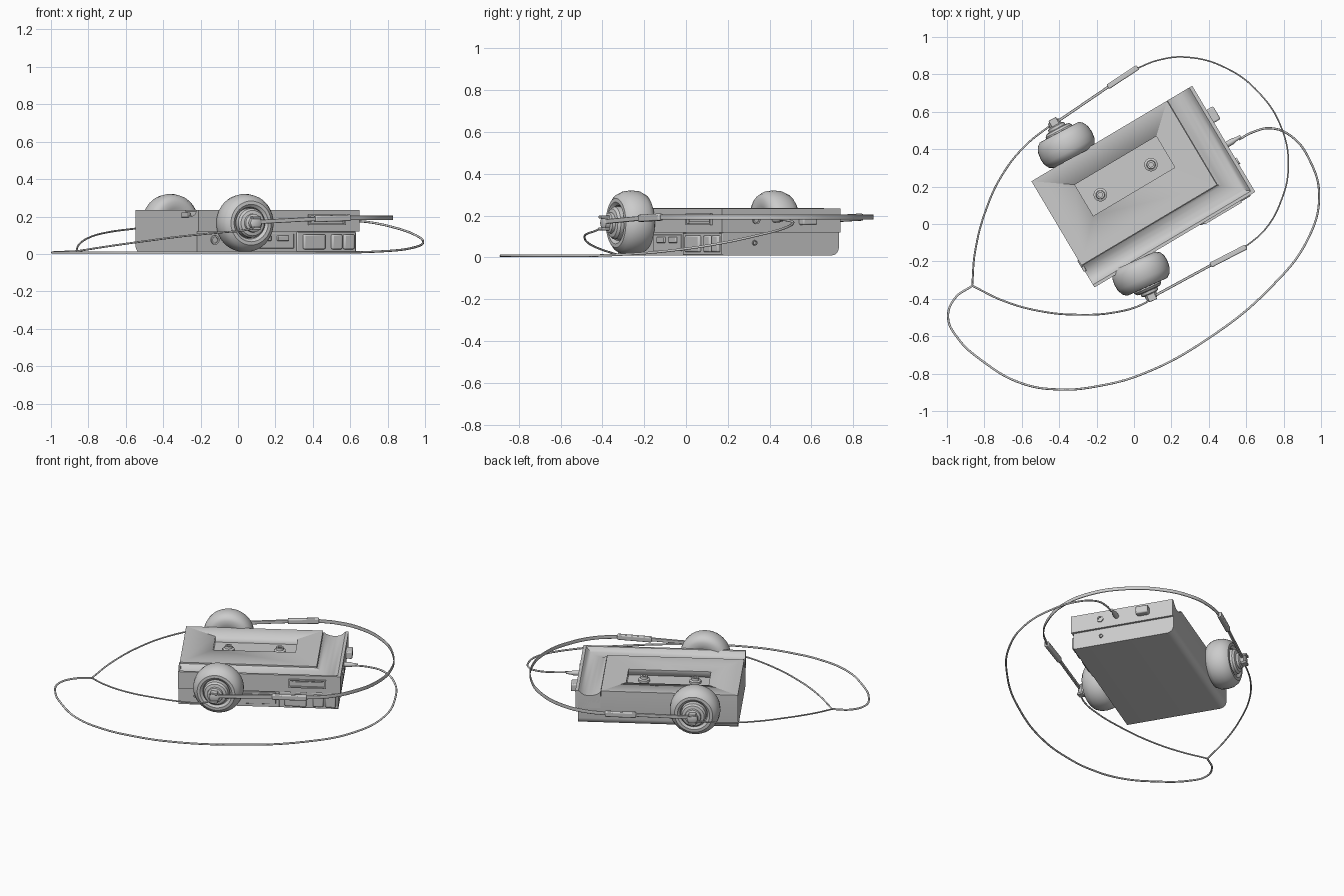
import bpy, bmesh, math
from mathutils import Vector, Matrix

# the player lies rotated on the table: local u = length, v = width
M = Matrix.Translation((0.05, 0.20, 0)) @ Matrix.Rotation(math.radians(30.7), 4, 'Z')
I = Matrix.Identity(4)


def finish(name, bm, mat=I, bevel=0, angle=35):
    bmesh.ops.recalc_face_normals(bm, faces=bm.faces)
    me = bpy.data.meshes.new(name)
    bm.to_mesh(me)
    bm.free()
    me.shade_smooth()
    me.set_sharp_from_angle(angle=math.radians(angle))
    ob = bpy.data.objects.new(name, me)
    bpy.context.collection.objects.link(ob)
    ob.matrix_world = mat
    if bevel:
        b = ob.modifiers.new("bevel", 'BEVEL')
        b.width, b.segments = bevel, 2
    return ob


def box(name, lo, hi, mat=M, bevel=0):
    lo, hi = Vector(lo), Vector(hi)
    bm = bmesh.new()
    bmesh.ops.create_cube(bm, size=1, matrix=Matrix.Translation((lo + hi) / 2) @ Matrix.Diagonal((*(hi - lo), 1)))
    return finish(name, bm, mat, bevel)


def sections(name, rings, mat=M, bevel=0):
    """Bridge a list of closed point loops and cap both ends."""
    bm = bmesh.new()
    vs = [[bm.verts.new(p) for p in r] for r in rings]
    n = len(vs[0])
    for a, b in zip(vs, vs[1:]):
        for i in range(n):
            bm.faces.new((a[i], a[(i + 1) % n], b[(i + 1) % n], b[i]))
    bm.faces.new(vs[0])
    bm.faces.new(vs[-1])
    return finish(name, bm, mat, bevel)


def lathe(name, profile, mat, n=40):
    """Profile of (radius, height), turned round local z."""
    rings = [[(r * math.cos(k * math.tau / n), r * math.sin(k * math.tau / n), h) for k in range(n)]
             for r, h in profile]
    return sections(name, rings, mat)


def axis(pos, direction):
    return Matrix.Translation(pos) @ Vector(direction).to_track_quat('Z', 'Y').to_matrix().to_4x4()


def bar(name, p, q, w, h, bevel=0):
    p, q = Vector(p), Vector(q)
    d = q - p
    rot = Vector(d).to_track_quat('X', 'Z').to_matrix().to_4x4()
    return box(name, (0, -w / 2, -h / 2), (d.length, w / 2, h / 2), Matrix.Translation(p) @ rot, bevel)


def curve(name, pts, depth, extrude=0, z=0):
    cu = bpy.data.curves.new(name, 'CURVE')
    cu.dimensions = '2D' if extrude else '3D'
    cu.bevel_depth, cu.bevel_resolution, cu.extrude = depth, 2, extrude
    if not extrude:
        cu.use_fill_caps = True
    cu.resolution_u = 8
    s = cu.splines.new('BEZIER')
    s.bezier_points.add(len(pts) - 1)
    for b, p in zip(s.bezier_points, pts):
        b.co = (*p, 0) if len(p) == 2 else p
        b.handle_left_type = b.handle_right_type = 'AUTO'
    ob = bpy.data.objects.new(name, cu)
    bpy.context.collection.objects.link(ob)
    ob.location.z = z
    return ob


# --- case: cross-section with a rounded lower back edge
prof = [(-0.315, 0.01), (-0.315, 0.198), (0.33, 0.198)]
prof += [(0.29 + 0.04 * math.cos(a), 0.05 - 0.04 * math.sin(a)) for a in [i * math.pi / 12 for i in range(7)]]
sections("case", [[(u, v, z) for v, z in prof] for u in (-0.5, 0.485)])

# upper rim: dished profile swept in an L round the lid
rim = [(0, 0.12), (0, 0.228), (0.12, 0.214), (0.3, 0.204), (0.5, 0.201), (0.68, 0.208),
       (0.8, 0.222), (0.88, 0.235), (1, 0.235), (1, 0.12)]
sections("rim", [[(-0.5, -0.195 - 0.135 * t, z) for t, z in rim],
                 [(0.345 + 0.155 * t, -0.195 - 0.135 * t, z) for t, z in rim],
                 [(0.345 + 0.155 * t, 0.33, z) for t, z in rim]])

# cassette lid with a window opening
lid = box("lid", (-0.5, -0.193, 0.19), (0.343, 0.33, 0.236))
cut = box("window_cutter", (-0.31, 0.002, 0.1), (0.197, 0.196, 0.3))
cut.hide_render = cut.hide_viewport = True
m = lid.modifiers.new("window", 'BOOLEAN')
m.object, m.solver = cut, 'EXACT'

# spindles in the window
for u in (-0.22, 0.095):
    lathe("spindle", [(0.036, 0), (0.036, 0.015), (0.024, 0.02), (0.022, 0.036), (0.012, 0.036), (0.012, 0.02)],
          M @ Matrix.Translation((u, 0.08, 0.197)), 20)

# front controls: button housing, buttons, lip, switch, sockets
box("button_housing", (0.12, -0.322, 0.012), (0.485, -0.3, 0.118), bevel=0.004)
for a, b in ((0.155, 0.29), (0.33, 0.395), (0.405, 0.47)):
    box("button", (a, -0.336, 0.025), (b, -0.31, 0.105), bevel=0.008)
box("display_lip_top", (0.18, -0.342, 0.202), (0.41, -0.32, 0.21))
box("display_lip_bottom", (0.18, -0.342, 0.155), (0.41, -0.32, 0.163))
for u in (0.18, 0.40):
    box("display_lip_side", (u, -0.342, 0.155), (u + 0.01, -0.32, 0.21))
box("display_bar", (0.2, -0.336, 0.17), (0.39, -0.32, 0.195))
box("switch_plate", (-0.16, -0.32, 0.03), (0.1, -0.3, 0.11), bevel=0.003)
for u in (-0.08, 0.03):
    box("switch", (u - 0.035, -0.33, 0.07), (u + 0.035, -0.31, 0.098), bevel=0.004)
socket = [(0.025, 0), (0.025, 0.008), (0.016, 0.008), (0.016, 0.001)]
lathe("front_socket", socket, M @ axis((-0.39, -0.315, 0.075), (0, -1, 0)), 20)

# end controls: volume knob, small sockets, plug
box("volume_knob", (0.48, 0.10, 0.155), (0.54, 0.18, 0.205), bevel=0.008)
lathe("end_socket", [(r * 0.8, h) for r, h in socket], M @ axis((0.5, -0.14, 0.18), (1, 0, 0)), 20)
lathe("charge_socket", [(r * 0.5, h) for r, h in socket], M @ axis((0.485, -0.14, 0.07), (1, 0, 0)), 16)
lathe("plug", [(0.016, 0), (0.016, 0.04), (0.011, 0.06), (0.008, 0.09)],
      M @ axis((0.495, -0.035, 0.182), (1, 0, 0)), 16)
# lid hinge tab on the other end
box("lid_tab", (-0.506, -0.23, 0.195), (-0.49, -0.16, 0.222), bevel=0.003)

# --- headphones: two foam pads with hubs
pad = [(0.03, -0.06), (0.08, -0.078), (0.115, -0.08), (0.138, -0.068), (0.152, -0.042), (0.156, -0.008),
       (0.152, 0.028), (0.138, 0.058), (0.118, 0.074), (0.1, 0.075), (0.085, 0.064), (0.08, 0.045)]
hub = [(0.08, 0.04), (0.078, 0.082), (0.068, 0.094), (0.05, 0.098), (0.048, 0.112), (0.034, 0.118),
       (0.032, 0.14), (0.022, 0.146)]
for side, pos, tilt in (("front", (0.04, -0.268, 0.165), -66), ("back", (-0.365, 0.425, 0.165), 118)):
    a = math.radians(tilt)
    d = Vector((math.cos(a), math.sin(a), 0))
    mat = axis(pos, d)
    lathe(side + "_ear_pad", pad, mat)
    lathe(side + "_ear_hub", hub, mat, 28)
    # pivot fork on the hub
    pc = Vector(pos) + d * 0.135
    for dz in (-0.028, 0.028):
        bar(side + "_pivot", pc + Vector((0, 0, dz)) - d * 0.02, pc + Vector((0, 0, dz)) + d * 0.02, 0.045, 0.014, 0.003)

# band arms, sliders and the springy band
bar("front_arm", (0.08, -0.40, 0.17), (0.43, -0.21, 0.188), 0.014, 0.022, 0.003)
bar("front_slider", (0.41, -0.22, 0.187), (0.60, -0.122, 0.193), 0.028, 0.034, 0.006)
bar("back_arm", (-0.45, 0.52, 0.17), (-0.12, 0.745, 0.188), 0.014, 0.022, 0.003)
bar("back_slider", (-0.14, 0.733, 0.187), (0.02, 0.838, 0.193), 0.028, 0.034, 0.006)
curve("headband", [(0.585, -0.13), (0.70, -0.03), (0.785, 0.12), (0.825, 0.30), (0.79, 0.51), (0.67, 0.70),
                   (0.49, 0.835), (0.28, 0.892), (0.13, 0.876), (0.0, 0.825)], 0.004, 0.008, 0.193)

# cables
curve("main_cable", [(0.56, 0.452, 0.182), (0.64, 0.493, 0.176), (0.73, 0.512, 0.165), (0.84, 0.47, 0.14),
                     (0.94, 0.34, 0.105), (0.99, 0.15, 0.065), (0.93, -0.08, 0.032), (0.73, -0.34, 0.012),
                     (0.4, -0.61, 0.008), (0.05, -0.80, 0.008), (-0.2, -0.868, 0.008), (-0.39, -0.885, 0.008),
                     (-0.6, -0.852, 0.008), (-0.8, -0.74, 0.008), (-0.95, -0.6, 0.008), (-0.994, -0.5, 0.008),
                     (-0.96, -0.4, 0.01), (-0.865, -0.33, 0.014)], 0.006)
curve("front_cable", [(-0.865, -0.33, 0.014), (-0.7, -0.41, 0.04), (-0.5, -0.466, 0.068), (-0.3, -0.485, 0.094),
                      (-0.1, -0.472, 0.114), (0.04, -0.432, 0.128), (0.1, -0.395, 0.145)], 0.005)
curve("back_cable", [(-0.865, -0.33, 0.014), (-0.85, -0.15, 0.05), (-0.79, 0.08, 0.09), (-0.7, 0.27, 0.115),
                     (-0.58, 0.42, 0.132), (-0.43, 0.54, 0.148)], 0.005)
